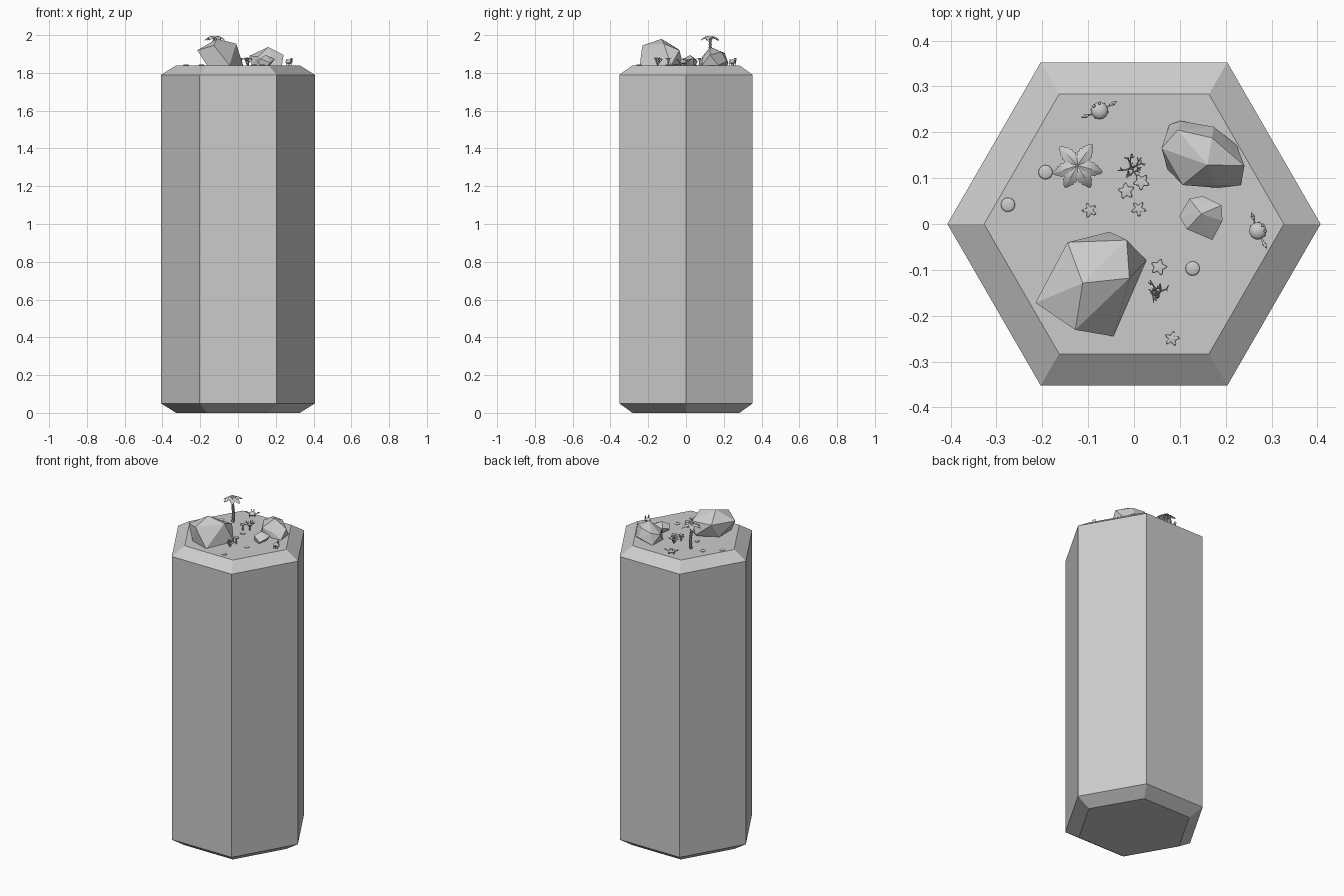
import bpy, bmesh, math, random
from mathutils import Vector, Matrix

if "Cube" in bpy.data.objects:
    bpy.data.objects.remove(bpy.data.objects["Cube"])

random.seed(4)
TOP = 1.84


def make(name, bm, smooth=False):
    bmesh.ops.recalc_face_normals(bm, faces=bm.faces)
    for f in bm.faces:
        f.smooth = smooth
    me = bpy.data.meshes.new(name)
    bm.to_mesh(me)
    bm.free()
    ob = bpy.data.objects.new(name, me)
    bpy.context.collection.objects.link(ob)
    return ob


def tube(bm, p, q, r1, r2, n=6):
    p, q = Vector(p), Vector(q)
    d = q - p
    m = Matrix.Translation((p + q) / 2) @ d.to_track_quat('Z', 'Y').to_matrix().to_4x4()
    bmesh.ops.create_cone(bm, cap_ends=True, segments=n, radius1=r1, radius2=r2, depth=d.length, matrix=m)


def ball(bm, c, r, scale=(1, 1, 1), u=14, v=8):
    m = Matrix.Translation(c) @ Matrix.Diagonal((*scale, 1))
    bmesh.ops.create_uvsphere(bm, u_segments=u, v_segments=v, radius=r, matrix=m)


def place(ob, x, y, angle=0):
    ob.location = (x, y, TOP)
    ob.rotation_euler.z = math.radians(angle)


# hexagonal column with chamfered ends
bm = bmesh.new()
rings = [[bm.verts.new((r * math.cos(i * math.pi / 3), r * math.sin(i * math.pi / 3), z)) for i in range(6)]
         for r, z in ((0.327, 0), (0.407, 0.05), (0.407, 1.79), (0.327, TOP))]
for a, b in zip(rings, rings[1:]):
    for i in range(6):
        j = (i + 1) % 6
        bm.faces.new((a[i], a[j], b[j], b[i]))
bm.faces.new(rings[0][::-1])
bm.faces.new(rings[-1])
make("column", bm)


# faceted rocks: hulls of a few corner points (height above the column top)
def rock(name, pts):
    bm = bmesh.new()
    for x, y, z in pts:
        bm.verts.new((x, y, TOP + z))
    res = bmesh.ops.convex_hull(bm, input=bm.verts)
    loose = [v for v in bm.verts if not v.link_faces]
    bmesh.ops.delete(bm, geom=loose, context='VERTS')
    make(name, bm)


rock("large_rock", [(-.112, -.129, .14), (-.215, -.172, .08), (-.145, -.04, .085), (-.128, -.231, .105),
                    (-.01, -.118, .115), (-.016, -.035, .08), (-.053, -.017, .01), (.027, -.079, 0),
                    (-.045, -.245, 0), (-.165, -.09, 0), (-.165, -.205, 0), (-.06, -.03, 0)])
rock("medium_rock", [(.16, .129, .097), (.095, .205, .065), (.17, .188, .07), (.241, .127, .055), (.182, .085, .03),
                     (.106, .085, .045), (.06, .165, .05), (.101, .225, .01), (.174, .212, .02), (.224, .172, 0),
                     (.233, .085, 0), (.182, .079, 0), (.116, .085, 0), (.073, .12, 0), (.077, .216, 0)])
rock("small_rock", [(.147, .022, .055), (.121, .055, .03), (.15, .061, .02), (.191, .041, .035), (.193, .007, .03),
                    (.171, -.035, .015), (.115, -.011, .035), (.099, .017, .02), (.17, .04, 0), (.16, -.025, 0),
                    (.118, -.005, 0), (.125, .05, 0)])

# palm trunk made of flaring segments
bm = bmesh.new()
for i in range(9):
    z = i * 0.0163
    w = 0.003 * math.sin(i * 0.7)
    tube(bm, (w, 0, z), (w, 0, z + 0.0163), 0.0075 - i * 0.0002, 0.0105 - i * 0.0003, 8)
for a in range(3):
    ball(bm, (0.009 * math.cos(a * 2.1), 0.009 * math.sin(a * 2.1), 0.143), 0.006, u=8, v=6)
place(make("palm_trunk", bm), -.123, .128)

# palm fronds: drooping, folded, serrated blades
bm = bmesh.new()
for deg in (134, 56, -16, -60, -120, -161):
    a = math.radians(deg)
    d, s = Vector((math.cos(a), math.sin(a), 0)), Vector((-math.sin(a), math.cos(a), 0))
    prev = None
    for i in range(13):
        t = i / 12
        w = 0.0175 * math.sin(math.pi * t ** 0.85) ** 0.7 * (1 if i % 2 else 0.8) if 0 < i < 12 else 0.001
        z = 0.148 + 0.045 * t * (0.55 - t * 0.95)
        c = d * (0.056 * t) + Vector((0, 0, z + 0.003))
        row = [bm.verts.new(c + s * w - Vector((0, 0, w * .35))), bm.verts.new(c),
               bm.verts.new(c - s * w - Vector((0, 0, w * .35)))]
        if prev:
            for k in (0, 1):
                bm.faces.new((prev[k], prev[k + 1], row[k + 1], row[k]))
        prev = row
fronds = make("palm_fronds", bm)
place(fronds, -.123, .128)
mod = fronds.modifiers.new("thickness", 'SOLIDIFY')
mod.thickness = 0.0015

# crabs: round body, side arms with pointed claws, legs and stalk eyes
for n, (x, y, ang) in enumerate(((-.075, .247, 25), (.27, -.015, -67)), 1):
    bm = bmesh.new()
    ball(bm, (0, 0, 0.019), 0.019, (1, 1, 0.6))
    for s in (-1, 1):
        tube(bm, (s * .015, 0, .018), (s * .028, .002, .022), .0018, .0022)
        tube(bm, (s * .026, .002, .022), (s * .033, .002, .027), .002, .005)
        tube(bm, (s * .033, .002, .027), (s * .043, .003, .029), .005, .0005)
        tube(bm, (s * .006, .012, .024), (s * .007, .015, .034), .0015, .0015)
        ball(bm, (s * .007, .015, .036), .0035, u=8, v=6)
        for k in (-.008, 0, .008):
            tube(bm, (s * .009, k, .014), (s * .015, k * 1.2, .009), .002, .002)
            tube(bm, (s * .015, k * 1.2, .009), (s * .013, k * 1.2, 0), .002, .0008)
    place(make(f"crab_{n}", bm, True), x, y, ang)


# branching coral
def branch(bm, p, d, length, r, depth):
    q = p + d * length
    tube(bm, p, q, r, r * .75, 5)
    if depth:
        for k in range(3):
            a = random.uniform(0, 6.28)
            e = (d + Vector((math.cos(a), math.sin(a), .25)) * .8).normalized()
            branch(bm, q, e, length * .75, r * .75, depth - 1)


for n, (x, y) in enumerate(((-.005, .123), (.05, -.15)), 1):
    bm = bmesh.new()
    for k in range(4):
        a = k * 1.57 + .4
        branch(bm, Vector((0, 0, 0)), Vector((math.cos(a) * .6, math.sin(a) * .6, 1)).normalized(), .02, .0026, 2)
    place(make(f"branch_coral_{n}", bm), x, y)


# five-lobed slab, used by flat stars and stalk caps
def lobes(bm, r_out, r_in, z0, z1):
    lo, hi = [], []
    for i in range(30):
        a = i * math.tau / 30
        r = r_in + (r_out - r_in) * (0.5 + 0.5 * math.cos(5 * a)) ** 1.3
        lo.append(bm.verts.new((r * math.cos(a), r * math.sin(a), z0)))
        hi.append(bm.verts.new((r * .9 * math.cos(a), r * .9 * math.sin(a), z1)))
    top = bm.verts.new((0, 0, z1 + .001))
    bm.faces.new(lo[::-1])
    for i in range(30):
        j = (i + 1) % 30
        bm.faces.new((lo[i], lo[j], hi[j], hi[i]))
        bm.faces.new((hi[i], hi[j], top))


for n, (x, y) in enumerate(((-.017, .072), (.016, .092), (.054, -.094)), 1):
    bm = bmesh.new()
    tube(bm, (0, 0, 0), (0, 0, .034), .005, .003, 8)
    tube(bm, (0, 0, .022), (0, 0, .034), .003, .009, 10)
    lobes(bm, .019, .011, .033, .037)
    place(make(f"stalk_coral_{n}", bm), x, y, n * 25)

for n, (x, y) in enumerate(((-.097, .03), (.01, .033), (.083, -.25)), 1):
    bm = bmesh.new()
    lobes(bm, .017, .008, 0, .003)
    place(make(f"sea_star_{n}", bm), x, y, 18 + n * 20)

# low shells
for n, (x, y) in enumerate(((-.193, .113), (-.275, .042), (.128, -.097)), 1):
    bm = bmesh.new()
    ball(bm, (0, 0, .001), .0155, (1, 1, .25), 20, 8)
    place(make(f"shell_{n}", bm, True), x, y)
